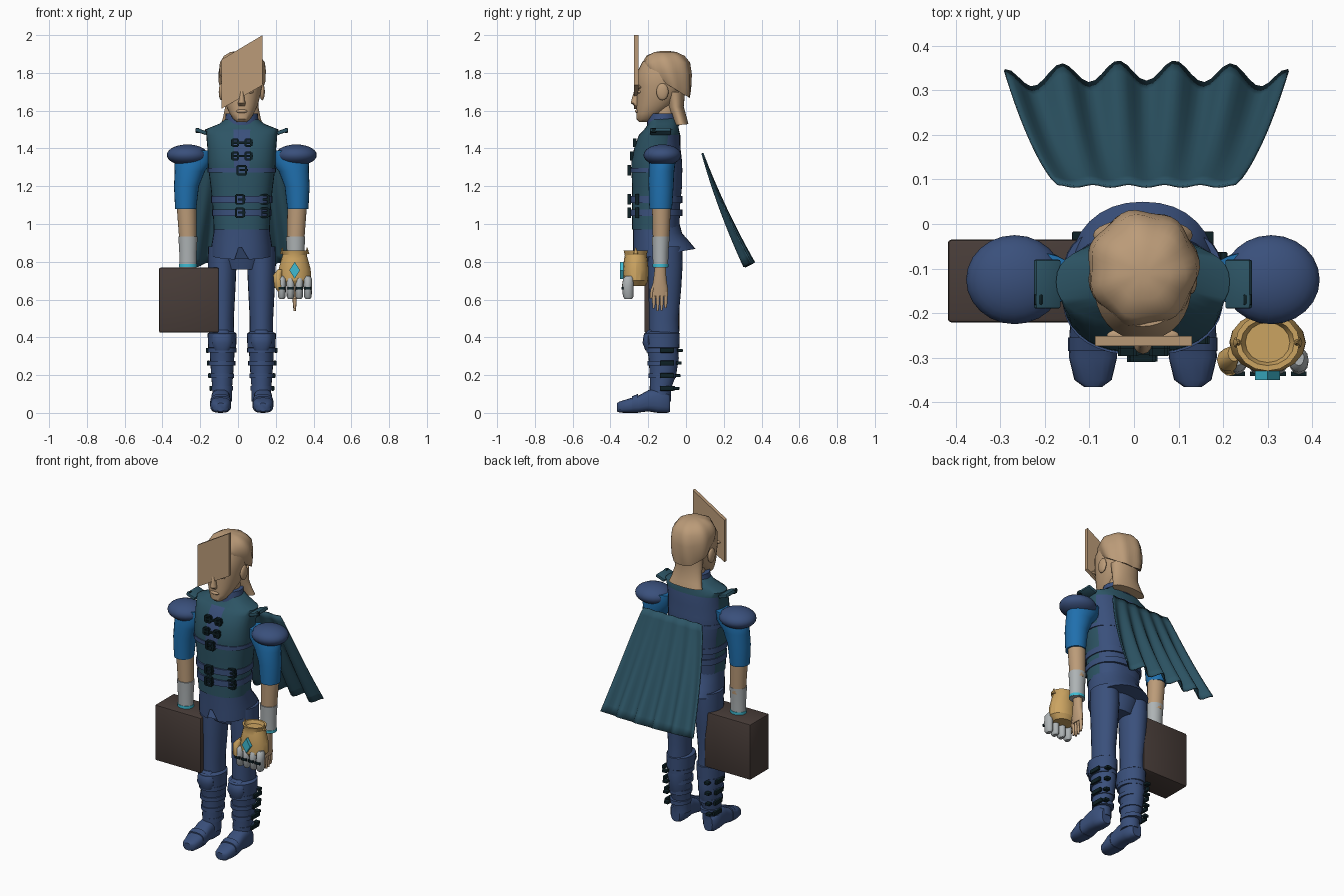
import bpy, bmesh, math
from mathutils import Vector

cube = bpy.data.objects.get("Cube")
if cube:
    bpy.data.objects.remove(cube, do_unlink=True)

MID = .02  # the figure's own centre line


def material(name, *rgb):
    mat = bpy.data.materials.new(name)
    mat.use_nodes = True
    mat.diffuse_color = (*rgb, 1)
    mat.node_tree.nodes["Principled BSDF"].inputs["Base Color"].default_value = (*rgb, 1)
    return mat


NAVY = material("navy cloth", .042, .08, .2)
TEAL = material("teal cloth", .026, .09, .13)
BLUE = material("bright blue cloth", .014, .16, .42)
SKIN = material("tan skin", .5, .33, .19)
BROWN = material("dark brown case", .065, .046, .04)
GOLD = material("pale gold", .6, .37, .12)
GREY = material("light grey", .42, .45, .46)
CYAN = material("cyan", .05, .5, .65)
BLACK = material("dark straps", .004, .014, .018)


def finish(name, bm, mats, angle=40):
    """Turn a bmesh into a shaded object."""
    bmesh.ops.recalc_face_normals(bm, faces=bm.faces)
    mesh = bpy.data.meshes.new(name)
    bm.to_mesh(mesh)
    bm.free()
    for mat in mats:
        mesh.materials.append(mat)
    mesh.shade_smooth()
    mesh.set_sharp_from_angle(angle=math.radians(angle))
    obj = bpy.data.objects.new(name, mesh)
    bpy.context.collection.objects.link(obj)
    return obj


def loft(name, mat, x, rings, sides=24, power=2, along_y=False, rule=None, shape=None, angle=40):
    """Stack elliptical rings (height, centre, half width, half depth[, shift, tilt])."""
    bm = bmesh.new()
    loops = []
    for row, (height, centre, wide, deep, *extra) in enumerate(rings):
        shift, tilt = (extra + [0, 0])[:2]
        loop = []
        for i in range(sides):
            a = math.tau * i / sides
            c, s = math.cos(a), math.sin(a)
            u = x + shift + wide * math.copysign(abs(c) ** (2 / power), c)
            v = deep * math.copysign(abs(s) ** (2 / power), s)
            co = Vector((u, centre + v, height + tilt * v))
            if along_y:
                co.y, co.z = co.z, co.y
            loop.append(bm.verts.new(shape(co, row, a) if shape else co))
        loops.append(loop)
    for low, high in zip(loops, loops[1:]):
        for i in range(sides):
            j = (i + 1) % sides
            bm.faces.new((low[i], low[j], high[j], high[i]))
    bm.faces.new(loops[0])
    bm.faces.new(loops[-1])
    mats = mat if isinstance(mat, list) else [mat]
    bmesh.ops.recalc_face_normals(bm, faces=bm.faces)
    if rule:
        for face in bm.faces:
            face.material_index = rule(face.calc_center_median(), face.normal)
    return finish(name, bm, mats, angle)


def box(name, mat, centre, size, bevel=0, turn=0):
    bm = bmesh.new()
    bmesh.ops.create_cube(bm, size=1)
    bmesh.ops.scale(bm, vec=size, verts=bm.verts)
    if bevel:
        bmesh.ops.bevel(bm, geom=bm.edges, offset=bevel, segments=2, affect='EDGES', profile=.5)
    obj = finish(name, bm, [mat], 30)
    obj.location = centre
    obj.rotation_euler.y = turn
    return obj


def ball(name, mat, centre, radii):
    bm = bmesh.new()
    bmesh.ops.create_uvsphere(bm, u_segments=24, v_segments=14, radius=1)
    bmesh.ops.scale(bm, vec=radii, verts=bm.verts)
    finish(name, bm, [mat], 80).location = centre


def buckle(x, y, z, wide, high):
    """Rectangular frame with a prong across it."""
    for s in (1, -1):
        box("buckle_side", BLACK, (x + s * wide / 2, y, z), (.012, .02, high))
        box("buckle_rail", BLACK, (x, y, z + s * high / 2), (wide, .02, .01))
    box("buckle_prong", BLACK, (x + .01, y, z), (wide, .018, .01))


# Torso: teal vest with a navy back and chest panel
def vest_rule(p, n):
    panel = abs(p.x - MID) < .05 and n.y < 0 and 1.32 < p.z < 1.5
    return int(n.y > .4 and p.z < 1.46 or panel)


loft("vest", [TEAL, NAVY], MID, [
    (.97, -.16, .148, .125), (1.1, -.158, .155, .127), (1.2, -.153, .165, .132),
    (1.3, -.155, .178, .135), (1.34, -.155, .18, .133), (1.4, -.152, .182, .123),
    (1.47, -.14, .188, .11), (1.5, -.13, .195, .092), (1.53, -.12, .12, .08),
    (1.56, -.12, .08, .07)], sides=36, power=2.4, rule=vest_rule)
for z, tall, wide in ((1.06, .036, .157), (1.13, .036, .162), (1.285, .024, .181)):
    loft("belt", NAVY, MID, [(z + s * tall / 2, -.157, wide, .138) for s in (-1, 1)], 36, 2.4)
for x in (.01, .14):
    for z in (1.06, 1.13):
        buckle(x, -.3 + .1 * (x > .1) * .4, z, .04, .045)
buckle(MID, -.3, 1.285, .045, .045)
for z in (1.36, 1.43):
    for s in (1, -1):
        buckle(MID + s * .035, -.286 + (z > 1.4) * .015, z, .03, .035)
    box("toggle_bar", BLACK, (MID, -.287 + (z > 1.4) * .015, z), (.1, .015, .012))
loft("collar", NAVY, MID, [(1.52, -.12, .1, .085), (1.55, -.125, .088, .082),
                           (1.585, -.12, .085, .078)])
loft("neck", SKIN, MID, [(1.5, -.11, .06, .06), (1.64, -.11, .06, .065)])


# Skirt with a front slit
def slit(co, row, a):
    if row == 0 and abs(a - math.pi * 1.5) < .01:
        co.z += .12
    return co


loft("skirt", NAVY, MID, [(.84, -.115, .165, .165, 0, .17), (.89, -.13, .16, .15, 0, .1),
                          (.95, -.15, .15, .13), (1, -.158, .148, .124)], 32, 2.2, shape=slit)
loft("hips", NAVY, MID, [(.76, -.12, .1, .07), (.84, -.12, .135, .095), (.95, -.14, .135, .1)])

# Legs, boots and feet
for s in (1, -1):
    side = "left" if s > 0 else "right"
    leg = MID + s * .104
    loft(side + "_trouser", NAVY, leg, [
        (.38, -.115, .063, .08), (.5, -.118, .062, .078), (.65, -.112, .07, .086),
        (.78, -.11, .076, .092), (.88, -.11, .074, .09)])
    loft(side + "_boot", NAVY, leg, [
        (.06, -.135, .052, .056), (.13, -.135, .052, .056), (.2, -.122, .058, .07),
        (.29, -.118, .064, .08), (.34, -.125, .066, .082), (.345, -.127, .074, .092),
        (.42, -.128, .077, .095), (.43, -.125, .06, .08)])
    loft(side + "_knee_guard", NAVY, leg, [(.33, -.19, .04, .025), (.37, -.2, .055, .03),
                                           (.41, -.2, .05, .025), (.44, -.18, .03, .02)], 12)
    loft(side + "_foot", NAVY, leg + s * .008, [
        (-.366, .03, .02, .022), (-.35, .031, .042, .03), (-.3, .038, .054, .038),
        (-.25, .047, .053, .045), (-.2, .064, .05, .056), (-.15, .065, .05, .065),
        (-.1, .055, .045, .055), (-.084, .05, .03, .045)], 20, 2.8, along_y=True)
    loft(side + "_foot_strap", NAVY, leg + s * .008, [
        (-.285, .044, .056, .044), (-.255, .05, .056, .05)], 20, 2.8, along_y=True)
    for i in range(4):
        z = .13 + i * .067
        grow = i * .006
        loft(side + "_boot_strap", NAVY, leg, [
            (z + d, -.125, .058 + grow, .067 + grow) for d in (-.012, .012)])
        box(side + "_boot_buckle", BLACK, (leg + s * (.06 + grow), -.1, z), (.016, .075, .026), .004)
        box(side + "_strap_tip", BLACK, (leg + s * .04, -.05 + grow, z), (.03, .03, .016), .003)

# Arms, shoulder pads and bracers
for s in (1, -1):
    side = "left" if s > 0 else "right"
    arm = MID + s * .285
    ball(side + "_shoulder_pad", NAVY, (arm + s * .003, -.125, 1.365), (.109, .1, .056))
    loft(side + "_sleeve", BLUE, arm, [
        (1.08, -.134, .056, .06, s * .012), (1.2, -.132, .066, .066, s * .008),
        (1.28, -.13, .08, .068, -s * .01), (1.33, -.125, .1, .07, -s * .03),
        (1.39, -.125, .09, .06, -s * .05)])
    loft(side + "_forearm", SKIN, arm, [(.9, -.132, .045, .043), (1.1, -.13, .052, .05, s * .008)])
    loft(side + "_bracer", GREY, arm, [(.77, -.135, .046, .04), (.85, -.135, .046, .042),
                                       (.935, -.134, .051, .047)])
    loft(side + "_bracer_band", CYAN, arm, [(z, -.135, .048, .043) for z in (.772, .788)])
    box(side + "_shoulder_flap", TEAL, (MID + s * .215, -.135, 1.49), (.06, .11, .02), .005, -s * .35)
    box(side + "_flap_clasp", BLACK, (MID + s * .235, -.17, 1.495), (.02, .025, .025), .004)

# Bare left hand
HAND = MID + .28
loft("palm", SKIN, HAND, [(.62, -.138, .016, .042), (.66, -.138, .02, .042),
                          (.71, -.138, .022, .034), (.79, -.135, .025, .028)], 16)
for i in range(4):
    y = -.17 + i * .021
    loft("finger", SKIN, HAND, [(.535 + abs(i - 1.4) * .012, y - .002, .006, .006),
                                (.58, y, .01, .009), (.64, y, .012, .012)], 10)
loft("thumb", SKIN, HAND, [(.605, -.185, .007, .007), (.65, -.178, .011, .011),
                           (.7, -.155, .014, .015)], 10)

# Golden gauntlet with grey fingers
loft("gauntlet_cuff", GOLD, HAND, [
    (.672, -.265, .06, .05), (.7, -.266, .086, .066), (.76, -.266, .085, .068),
    (.815, -.266, .07, .062), (.835, -.266, .064, .058), (.86, -.266, .072, .064),
    (.86, -.266, .06, .052), (.84, -.266, .05, .045)], 16, angle=25)
for i in range(4):
    loft("gauntlet_finger", GREY, HAND - .068 + i * .046, [
        (.602, -.305, .012, .018), (.615, -.306, .02, .028), (.67, -.308, .022, .03),
        (.71, -.305, .022, .028), (.725, -.3, .012, .018)], 12)
    box("knuckle_bar", BLACK, (HAND - .068 + i * .046, -.336, .66), (.034, .01, .014))
loft("gauntlet_thumb", GOLD, HAND - .085, [
    (.64, -.31, .014, .018, .012), (.67, -.315, .024, .026), (.73, -.305, .024, .026, -.005),
    (.76, -.29, .014, .018, .01)], 10)
loft("gauntlet_gem", CYAN, HAND, [(-.35, .755, .028, .045), (-.325, .755, .028, .045)],
     4, along_y=True)
for s in (1, -1):
    loft("cuff_horn", GOLD, HAND + s * .066, [(.84, -.266, .012, .014), (.875, -.266, .002, .002)], 8)

# Carrying case
box("carrying_case", BROWN, (-.26, -.128, .597), (.316, .186, .344), .008)

# Head
loft("face", SKIN, MID, [
    (1.54, -.222, .025, .025), (1.555, -.215, .045, .047), (1.585, -.195, .064, .067),
    (1.63, -.165, .085, .097), (1.68, -.145, .098, .115), (1.73, -.137, .108, .123),
    (1.8, -.13, .11, .13), (1.86, -.125, .09, .105)], 32, 2.2)
loft("nose", SKIN, MID, [(1.625, -.262, .016, .01), (1.64, -.268, .021, .024),
                         (1.66, -.268, .014, .02), (1.72, -.258, .01, .012)], 12)
ball("lips", SKIN, (MID, -.258, 1.597), (.03, .012, .01))
for s in (1, -1):
    ball("brow", SKIN, (MID + s * .045, -.25, 1.725), (.036, .014, .01))
    ball("eyelid", SKIN, (MID + s * .043, -.246, 1.7), (.02, .012, .009))
    ball("ear", SKIN, (MID + s * .108, -.125, 1.7), (.014, .032, .045))


# Swept hair: ridged cap and nape
def ridges(co, row, a):
    swell = 1 + .035 * math.sin(a * 7 + row * .6)
    return Vector((MID + (co.x - MID) * swell, -.1 + (co.y + .1) * swell, co.z))


loft("hair_cap", SKIN, MID, [
    (1.73, -.085, .112, .107, 0, -.6), (1.76, -.09, .122, .118, 0, -.45),
    (1.81, -.098, .124, .128, 0, -.15), (1.855, -.105, .118, .124), (1.89, -.11, .095, .1),
    (1.91, -.11, .06, .06), (1.916, -.11, .02, .02)], 48, shape=ridges)
loft("nape_hair", SKIN, MID, [
    (1.525, -.025, .112, .038, 0, .1), (1.56, -.035, .1, .04), (1.62, -.055, .088, .043),
    (1.7, -.06, .09, .055)], 24)

# Slanted visor plate beside the face
bm = bmesh.new()
edge = [(-.088, 1.61), (.13, 1.735), (.13, 2), (-.088, 1.87)]
plate = bm.faces.new([bm.verts.new((x, -.274, z)) for x, z in edge])
extruded = bmesh.ops.extrude_face_region(bm, geom=[plate])["geom"]
bmesh.ops.translate(bm, vec=(0, .022, 0), verts=[v for v in extruded if isinstance(v, bmesh.types.BMVert)])
finish("brow_plate", bm, [SKIN], 30)

# Flowing cape with folds that deepen toward the hem
bm = bmesh.new()
cols, rows = 44, 14
grid = []
for r in range(rows + 1):
    t = r / rows
    line = []
    for c in range(cols + 1):
        u = c / cols * 2 - 1
        fold = math.cos(u * math.pi * 5)
        x = .028 + u * (.2 + .118 * t ** .8)
        y = .09 + .2 * t + .055 * t * t - fold * (.003 + .02 * t) - .02 * t * u * u
        z = 1.375 - .59 * t - .012 * t * fold
        line.append(bm.verts.new((x, y, z)))
    grid.append(line)
for top, low in zip(grid, grid[1:]):
    for c in range(cols):
        bm.faces.new((top[c], top[c + 1], low[c + 1], low[c]))
cape = finish("cape", bm, [TEAL], 60)
cape.modifiers.new("thickness", 'SOLIDIFY').thickness = .006
